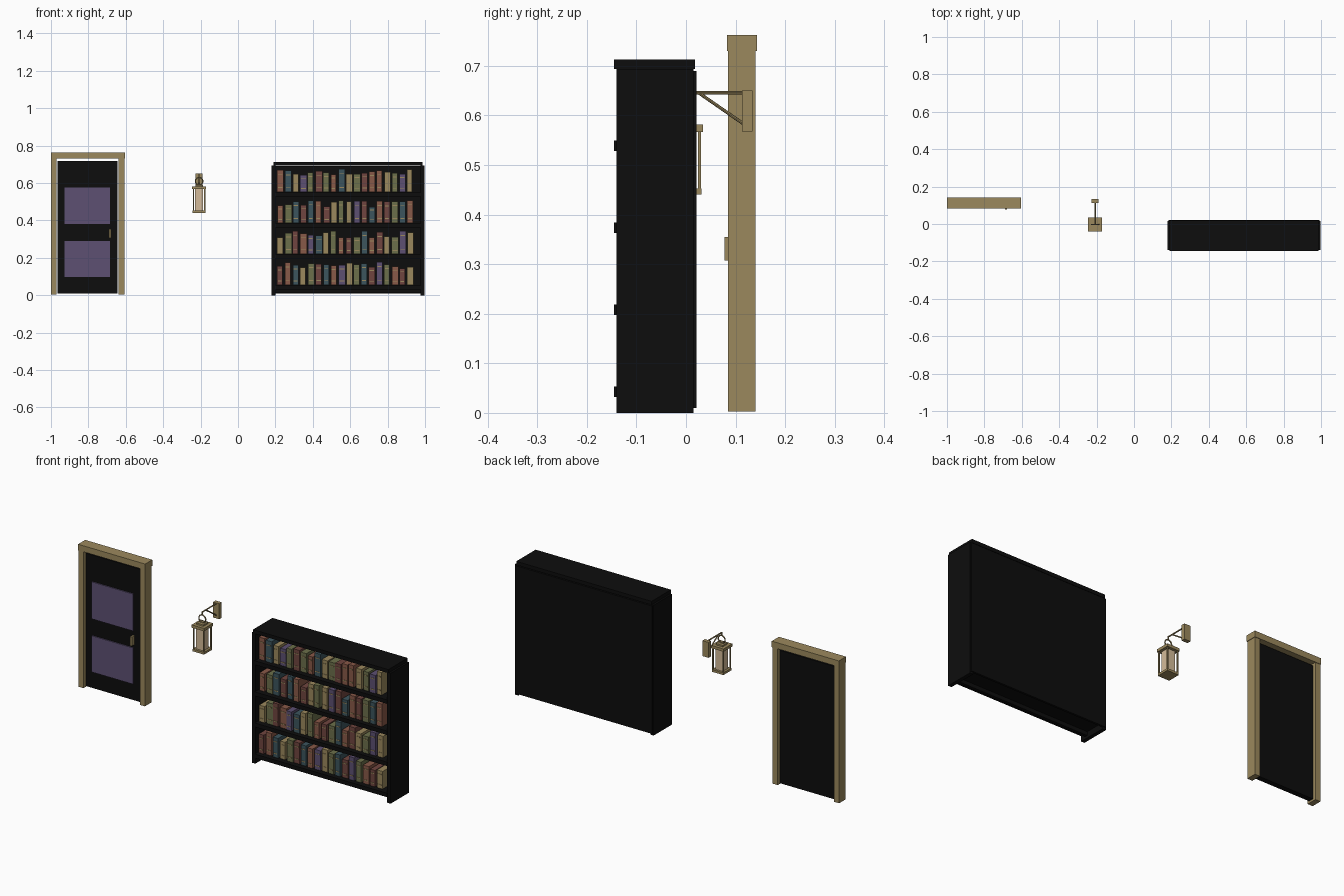
import bpy
import bmesh
import math
import random
from mathutils import Matrix, Vector

random.seed(4)
cube = bpy.data.objects.get("Cube")
if cube:
    bpy.data.objects.remove(cube, do_unlink=True)


def material(name, rgb):
    m = bpy.data.materials.new(name)
    m.use_nodes = True
    m.diffuse_color = (*rgb, 1)
    bsdf = m.node_tree.nodes["Principled BSDF"]
    bsdf.inputs["Base Color"].default_value = (*rgb, 1)
    bsdf.inputs["Roughness"].default_value = 0.8
    return m


TAN = material("tan_wood", (0.33, 0.25, 0.11))
BLACK = material("black_wood", (0.004, 0.004, 0.004))
PURPLE = material("dusty_purple", (0.11, 0.08, 0.17))
BRICK = material("brick_red", (0.25, 0.10, 0.065))
TEAL = material("dark_teal", (0.045, 0.09, 0.11))
OLIVE = material("olive_green", (0.15, 0.16, 0.07))
BROWN = material("red_brown", (0.16, 0.06, 0.05))
CREAM = material("cream_glass", (0.66, 0.50, 0.32))


def add_box(bm, xs, ys, zs, slot=0):
    """Add an axis-aligned box given its (low, high) range on each axis."""
    size = [r[1] - r[0] for r in (xs, ys, zs)]
    mid = [(r[0] + r[1]) / 2 for r in (xs, ys, zs)]
    mat = Matrix.Translation(mid) @ Matrix.Diagonal((*size, 1))
    made = bmesh.ops.create_cube(bm, size=1, matrix=mat)
    for f in {f for v in made["verts"] for f in v.link_faces}:
        f.material_index = slot


def finish(name, bm, mats):
    mesh = bpy.data.meshes.new(name)
    bm.to_mesh(mesh)
    bm.free()
    for m in mats:
        mesh.materials.append(m)
    ob = bpy.data.objects.new(name, mesh)
    bpy.context.collection.objects.link(ob)
    return ob


def box(name, xs, ys, zs, mat):
    bm = bmesh.new()
    add_box(bm, xs, ys, zs)
    return finish(name, bm, [mat])


def rod(name, a, b, radius, mat):
    a, b = Vector(a), Vector(b)
    bm = bmesh.new()
    turn = (b - a).to_track_quat("Z", "Y").to_matrix().to_4x4()
    bmesh.ops.create_cone(bm, cap_ends=True, segments=8, radius1=radius, radius2=radius,
                          depth=(b - a).length, matrix=Matrix.Translation((a + b) / 2) @ turn)
    return finish(name, bm, [mat])


def around(c, half):
    return (c - half, c + half)


# Door frame and door leaf
box("door_post_right", (-1.0, -0.97), (0.085, 0.14), (0.003, 0.73), TAN)
box("door_post_left", (-0.638, -0.608), (0.085, 0.14), (0.003, 0.73), TAN)
box("door_header", (-1.0, -0.605), (0.083, 0.143), (0.73, 0.762), TAN)
box("door_leaf", (-0.966, -0.643), (0.1, 0.128), (0.01, 0.717), BLACK)
for label, zs in (("lower", (0.097, 0.29)), ("upper", (0.38, 0.577))):
    box("door_panel_" + label, (-0.928, -0.684), (0.094, 0.101), zs, PURPLE)
box("door_handle", (-0.69, -0.679), (0.078, 0.102), (0.307, 0.355), TAN)

# Bookcase carcass
box("bookcase_side_right", (0.18, 0.2), (-0.14, 0.015), (0, 0.694), BLACK)
box("bookcase_side_left", (0.977, 0.997), (-0.14, 0.015), (0, 0.694), BLACK)
box("bookcase_back", (0.185, 0.992), (0.01, 0.021), (0.01, 0.69), BLACK)
box("bookcase_top", (0.19, 0.987), (-0.145, 0.018), (0.694, 0.713), BLACK)
box("bookcase_toe_board", (0.2, 0.977), (-0.11, -0.095), (0.012, 0.035), BLACK)

# Shelves, each with a row of books carrying two thin spine bands
BOOK_MATS = {"R": BRICK, "T": TEAL, "Y": TAN, "P": PURPLE, "O": OLIVE, "B": BROWN}
KEYS = list(BOOK_MATS)
ROWS = ["BRTYOBTRPYOTBPORBY", "YOBRPTYORBOTRBYOPY", "ROTBTRBYOYPBTRBOTR", "RTYPOBORTYOBRRYOPY"]
for i, row in enumerate(ROWS):
    top = 0.053 + i * 0.1655
    box(f"shelf_{i + 1}", (0.199, 0.978), (-0.145, 0.011), (top - 0.021, top), BLACK)
    bm = bmesh.new()
    pitch = 0.0408
    for j, key in enumerate(row):
        x0 = 0.209 + j * pitch + random.uniform(0, 0.003)
        x1 = x0 + random.uniform(0.028, 0.037)
        z0, height = top + 0.003, random.uniform(0.085, 0.122)
        front = -0.126 + random.uniform(0, 0.006)
        add_box(bm, (x0, x1), (front, -0.02), (z0, z0 + height), KEYS.index(key))
        for part in (0.2, 0.8):
            add_box(bm, (x0 + 0.005, x1 - 0.005), (front - 0.002, front + 0.001),
                    around(z0 + part * height, 0.0022), KEYS.index("Y"))
    finish(f"books_{i + 1}", bm, BOOK_MATS.values())

# Lantern body
CX, CY = -0.208, -0.003
for name, half, zs, mat in (
        ("lantern_base", 0.034, (0.441, 0.453), TAN),
        ("lantern_glass", 0.022, (0.453, 0.567), CREAM),
        ("lantern_roof", 0.037, (0.567, 0.582), TAN),
        ("lantern_cap", 0.02, (0.582, 0.59), TAN)):
    box(name, around(CX, half), around(CY, half), zs, mat)
for sx in (-1, 1):
    for sy in (-1, 1):
        x, y = CX + sx * 0.03, CY + sy * 0.03
        box("lantern_corner_post", around(x, 0.003), around(y, 0.003), (0.45, 0.57), TAN)

# Hanging ring
bpy.ops.mesh.primitive_torus_add(location=(CX, CY, 0.61), rotation=(math.pi / 2, 0, 0),
                                 major_radius=0.02, minor_radius=0.0033,
                                 major_segments=20, minor_segments=8)
ring = bpy.context.object
ring.name = "lantern_ring"
ring.data.materials.append(TAN)
bpy.ops.object.shade_smooth_by_angle()

# Wall bracket
box("bracket_plate", around(CX, 0.018), (0.113, 0.134), (0.568, 0.65), TAN)
rod("bracket_arm", (CX, CY, 0.646), (CX, 0.116, 0.646), 0.0035, TAN)
rod("bracket_brace", (CX, 0.025, 0.646), (CX, 0.116, 0.583), 0.0033, TAN)
rod("bracket_hook", (CX, CY, 0.648), (CX, CY, 0.628), 0.0033, TAN)
